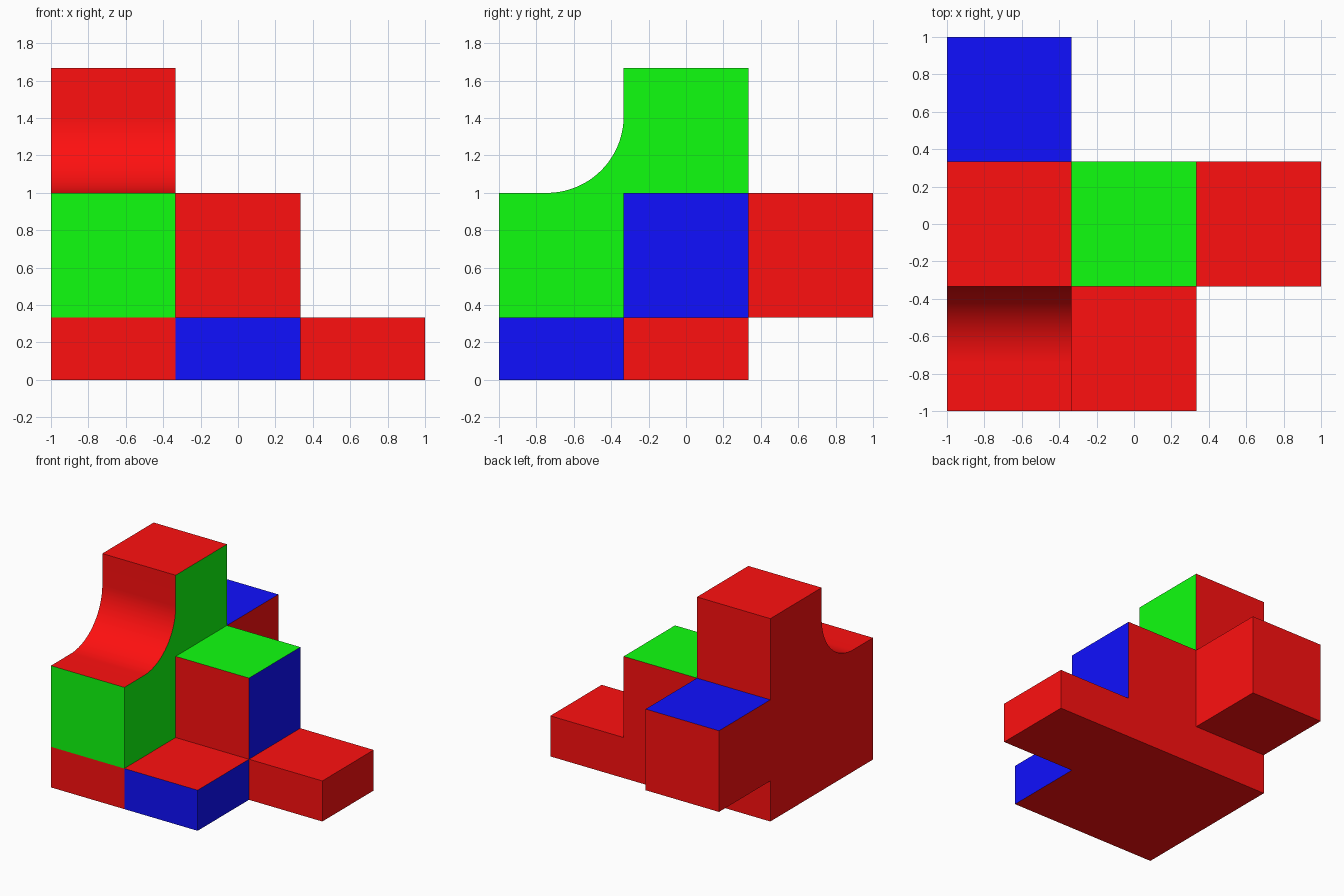
import bpy
import bmesh
from math import sin, cos, pi
from mathutils import Vector

if "Cube" in bpy.data.objects:
    bpy.data.objects.remove(bpy.data.objects["Cube"])

U = 1 / 3
X = Y = (-1, -U, U, 1)
Z = (0, U, 1, 5 * U)
RED, GREEN, BLUE = 0, 1, 2

materials = []
for name, rgb in (("red", (1, .005, .005)), ("green", (.005, 1, .005)), ("blue", (.005, .005, 1))):
    mat = bpy.data.materials.new(name)
    mat.diffuse_color = (*rgb, 1)
    mat.use_nodes = True
    mat.node_tree.nodes["Principled BSDF"].inputs["Base Color"].default_value = mat.diffuse_color
    materials.append(mat)

# Parts as grid cells (column, row, layer)
parts = {
    "stepped_base": [(0, 0, 0), (0, 1, 0), (1, 0, 0), (1, 1, 0), (2, 1, 0)],
    "tower": [(0, 0, 1), (0, 1, 1), (0, 1, 2)],
    "side_block": [(1, 1, 1)],
    "rear_block": [(0, 2, 1)],
}
solid = {c for cells in parts.values() for c in cells} | {(0, 0, 2)}  # last one: cove

# Faces that are not red, keyed by cell and (axis, side)
colours = {
    ((0, 0, 1), (1, 0)): GREEN, ((0, 0, 1), (0, 1)): GREEN,
    ((0, 1, 2), (0, 1)): GREEN, ((1, 1, 1), (2, 1)): GREEN,
    ((1, 0, 0), (1, 0)): BLUE, ((1, 0, 0), (0, 1)): BLUE,
    ((1, 1, 1), (0, 1)): BLUE, ((0, 2, 1), (2, 1)): BLUE,
}


def finish(name, bm):
    mesh = bpy.data.meshes.new(name)
    bm.to_mesh(mesh)
    bm.free()
    for mat in materials:
        mesh.materials.append(mat)
    bpy.context.collection.objects.link(bpy.data.objects.new(name, mesh))


def add_face(bm, points, colour, outward, smooth=False):
    face = bm.faces.new([bm.verts.new(p) for p in points])
    face.normal_update()
    if face.normal.dot(Vector(outward)) < 0:
        face.normal_flip()
    face.material_index = colour
    face.smooth = smooth


# Blocks: only the exposed cell faces are made
for name, cells in parts.items():
    bm = bmesh.new()
    for cell in cells:
        for axis in range(3):
            for side in (0, 1):
                step = [0, 0, 0]
                step[axis] = 2 * side - 1
                if tuple(c + s for c, s in zip(cell, step)) in solid:
                    continue
                points = []
                for a, b in ((0, 0), (1, 0), (1, 1), (0, 1)):
                    idx = list(cell)
                    idx[axis] += side
                    idx[(axis + 1) % 3] += a
                    idx[(axis + 2) % 3] += b
                    points.append((X[idx[0]], Y[idx[1]], Z[idx[2]]))
                add_face(bm, points, colours.get((cell, (axis, side)), RED), step)
    bmesh.ops.remove_doubles(bm, verts=bm.verts, dist=1e-4)
    finish(name, bm)

# Cove: ledge, concave quarter round and upright face of the tower
R, N = 0.41, 32
cy, cz = -U - R, 1 + R
arc = [(cy + R * sin(i / N * pi / 2), cz - R * cos(i / N * pi / 2)) for i in range(N + 1)]
profile = [(-1, 1), *arc, (-U, 5 * U)]
bm = bmesh.new()
for (y0, z0), (y1, z1) in zip(profile, profile[1:]):
    add_face(bm, [(-1, y0, z0), (-U, y0, z0), (-U, y1, z1), (-1, y1, z1)], RED, (0, -1, 1), True)
bmesh.ops.remove_doubles(bm, verts=bm.verts, dist=1e-4)
finish("tower_cove", bm)

# Flat cheeks closing both ends of the cove
bm = bmesh.new()
for x, colour, out in ((-1, RED, -1), (-U, GREEN, 1)):
    add_face(bm, [(x, y, z) for y, z in [*arc, (-U, 1)]], colour, (out, 0, 0))
finish("cove_cheeks", bm)
